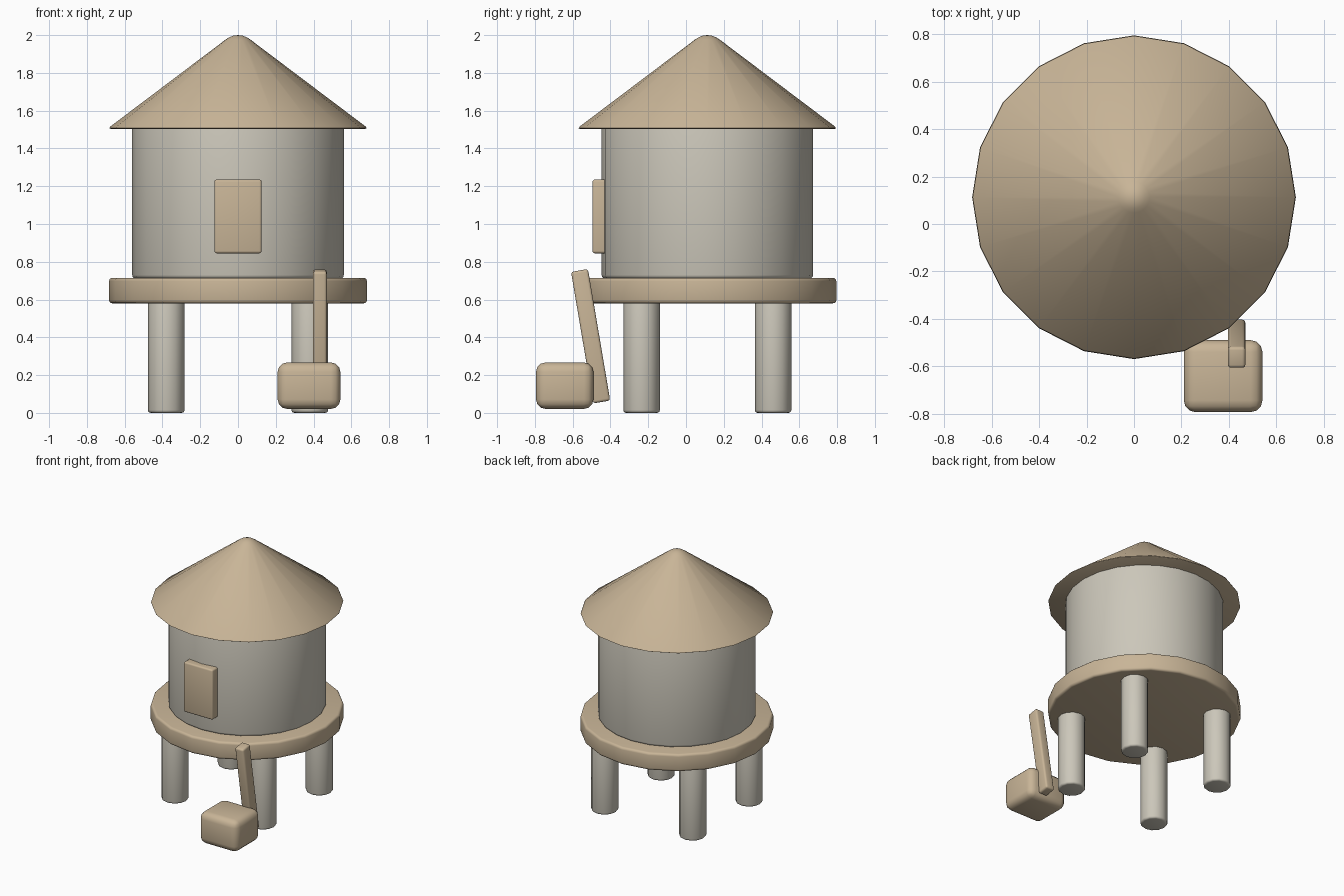
import bpy, bmesh, math
from mathutils import Matrix

cube = bpy.data.objects.get("Cube")
if cube:
    bpy.data.objects.remove(cube, do_unlink=True)

CY = 0.113  # y of the tower axis


def material(name, rgb):
    m = bpy.data.materials.new(name)
    m.diffuse_color = (*rgb, 1)
    m.use_nodes = True
    bsdf = m.node_tree.nodes["Principled BSDF"]
    bsdf.inputs["Base Color"].default_value = (*rgb, 1)
    bsdf.inputs["Roughness"].default_value = 0.8
    return m


TAN = material("tan wood", (0.58, 0.46, 0.31))
GREY = material("warm grey", (0.60, 0.57, 0.49))


def finish(bm, name, mat, bevel=0.0, location=(0, 0, 0), tilt=0.0):
    """Round the hard edges, make the object and shade it."""
    if bevel:
        hard = [e for e in bm.edges if e.calc_face_angle(0) > math.radians(50)]
        bmesh.ops.bevel(bm, geom=hard, offset=bevel, segments=3, profile=0.5,
                        affect='EDGES', clamp_overlap=True)
    bmesh.ops.recalc_face_normals(bm, faces=bm.faces[:])
    mesh = bpy.data.meshes.new(name)
    bm.to_mesh(mesh)
    bm.free()
    mesh.materials.append(mat)
    ob = bpy.data.objects.new(name, mesh)
    ob.location = location
    ob.rotation_euler.x = tilt
    bpy.context.collection.objects.link(ob)
    bpy.ops.object.select_all(action='DESELECT')
    ob.select_set(True)
    bpy.context.view_layer.objects.active = ob
    bpy.ops.object.shade_smooth_by_angle(angle=math.radians(35))
    return ob


def cylinder(name, mat, x, y, radius, z0, z1, sides, bevel):
    bm = bmesh.new()
    bmesh.ops.create_cone(bm, cap_ends=True, segments=sides, radius1=radius,
                          radius2=radius, depth=z1 - z0)
    return finish(bm, name, mat, bevel, (x, y, (z0 + z1) / 2))


def box(name, mat, center, size, bevel, tilt=0.0):
    bm = bmesh.new()
    bmesh.ops.create_cube(bm, size=1, matrix=Matrix.Diagonal((*size, 1)))
    return finish(bm, name, mat, bevel, center, tilt)


def lathe(name, mat, profile, sides):
    """Spin a (radius, z) profile around the tower axis."""
    bm = bmesh.new()
    verts = [bm.verts.new((r, 0, z)) for r, z in profile]
    edges = [bm.edges.new(pair) for pair in zip(verts, verts[1:])]
    bmesh.ops.spin(bm, geom=verts + edges, cent=(0, 0, 0), axis=(0, 0, 1),
                   angle=2 * math.pi, steps=sides, use_merge=True)
    bmesh.ops.remove_doubles(bm, verts=bm.verts[:], dist=1e-4)
    return finish(bm, name, mat, location=(0, CY, 0))


# Four legs
for side, sx in (("left", 1), ("right", -1)):
    for end, sy in (("front", -1), ("back", 1)):
        cylinder(f"{end}_{side}_leg", GREY, sx * 0.38, CY + sy * 0.348,
                 0.097, 0.0, 0.60, 12, 0.015)

# Platform, round wall and conical roof with a rounded tip
cylinder("platform", TAN, 0, CY, 0.683, 0.58, 0.715, 20, 0.018)
cylinder("wall", GREY, 0, CY, 0.56, 0.712, 1.52, 24, 0.018)
lathe("roof", TAN, [(0, 1.503), (0.674, 1.503), (0.681, 1.507), (0.676, 1.516),
                    (0.066, 1.976), (0.047, 1.988), (0.025, 1.997), (0, 2.0)], 20)

# Door panel
box("door", TAN, (0, -0.447, 1.04), (0.25, 0.096, 0.39), 0.012)

# Step block and leaning plank
box("step_block", TAN, (0.376, -0.642, 0.144), (0.332, 0.304, 0.246), 0.05)
box("leaning_plank", TAN, (0.433, -0.505, 0.406), (0.074, 0.091, 0.706),
    0.014, math.radians(9.6))
